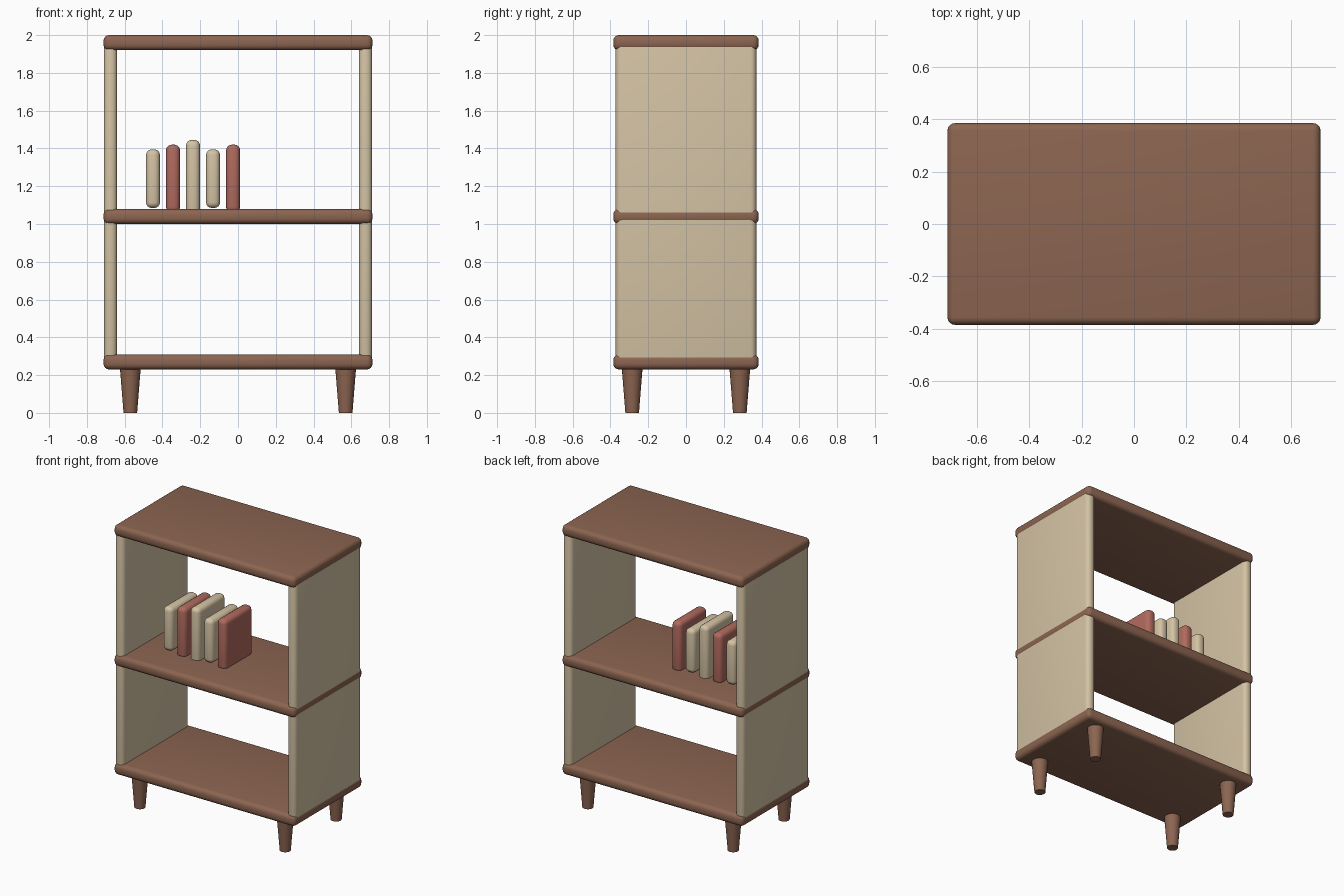
import bpy
import math

if "Cube" in bpy.data.objects:
    bpy.data.objects.remove(bpy.data.objects["Cube"], do_unlink=True)


def srgb(*channels):
    return tuple((c / 255 / 12.92) if c < 11 else ((c / 255 + 0.055) / 1.055) ** 2.4
                 for c in channels) + (1.0,)


def material(name, colour):
    mat = bpy.data.materials.new(name)
    mat.use_nodes = True
    mat.diffuse_color = colour
    mat.node_tree.nodes["Principled BSDF"].inputs["Base Color"].default_value = colour
    return mat


wood = material("walnut brown", srgb(140, 101, 81))
cream = material("warm cream", srgb(212, 195, 164))
red = material("dusty red", srgb(176, 106, 94))


def finish(obj, name, mat):
    obj.name = name
    obj.data.materials.append(mat)
    bpy.ops.object.shade_smooth_by_angle(angle=math.radians(35))


def rounded_box(name, centre, size, mat, radius=0.03):
    bpy.ops.mesh.primitive_cube_add(size=1, location=centre)
    obj = bpy.context.object
    obj.scale = size
    bpy.ops.object.transform_apply(location=False, rotation=False, scale=True)
    bevel = obj.modifiers.new("rounded edges", "BEVEL")
    bevel.width = radius
    bevel.segments = 4
    bpy.ops.object.modifier_apply(modifier=bevel.name)
    finish(obj, name, mat)


# Horizontal boards
for name, z in (("bottom_board", 0.27), ("middle_shelf", 1.04), ("top_board", 1.96)):
    rounded_box(name, (0, 0, z), (1.424, 0.77, 0.08), wood)

for side, x in (("left", 1), ("right", -1)):
    # Side panel, a hair inside the board ends
    rounded_box(side + "_panel", (x * 0.675, 0, 1.115), (0.07, 0.745, 1.70), cream)

    # Tapered legs
    for end, y in (("front", -1), ("back", 1)):
        bpy.ops.mesh.primitive_cone_add(vertices=24, radius1=0.036, radius2=0.056,
                                        depth=0.25, location=(x * 0.57, y * 0.285, 0.125))
        finish(bpy.context.object, f"{end}_{side}_leg", wood)

# Row of books
books = [(0.31, cream), (0.36, red), (0.41, cream), (0.31, cream), (0.36, red)]
for i, (height, mat) in enumerate(books):
    rounded_box(f"book_{i + 1}", (-0.45 + i * 0.106, 0, 1.24), (0.074, 0.31, height), mat)
